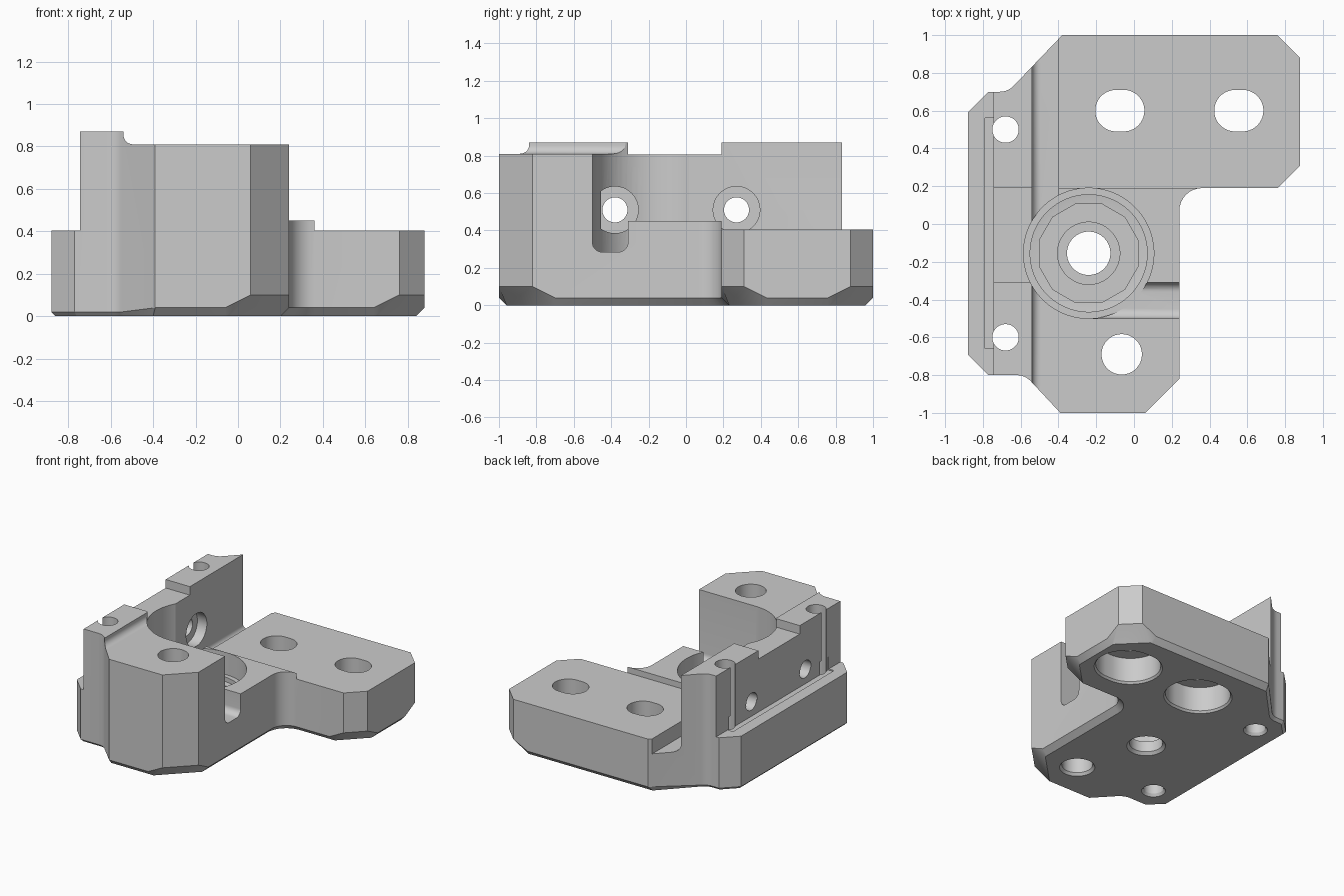
import bpy, bmesh, math
from mathutils import Vector

cube = bpy.data.objects.get("Cube")
if cube:
    bpy.data.objects.remove(cube)

grey = bpy.data.materials.new("plain_grey")
grey.use_nodes = True
colour = (0.6, 0.6, 0.6, 1)
grey.diffuse_color = colour
grey.node_tree.nodes["Principled BSDF"].inputs["Base Color"].default_value = colour


def loft(name, rings):
    """Closed solid through rings that share a vertex count."""
    bm = bmesh.new()
    loops = [[bm.verts.new(p) for p in ring] for ring in rings]
    count = len(loops[0])
    for low, high in zip(loops, loops[1:]):
        for i in range(count):
            j = (i + 1) % count
            bm.faces.new((low[i], low[j], high[j], high[i]))
    bm.faces.new(loops[0][::-1])
    bm.faces.new(loops[-1])
    bmesh.ops.recalc_face_normals(bm, faces=bm.faces)
    mesh = bpy.data.meshes.new(name)
    bm.to_mesh(mesh)
    bm.free()
    obj = bpy.data.objects.new(name, mesh)
    bpy.context.collection.objects.link(obj)
    mesh.materials.append(grey)
    return obj


def arc(cx, cy, r, start, end, steps=8):
    angles = [math.radians(start + (end - start) * i / steps) for i in range(steps + 1)]
    return [(cx + r * math.cos(a), cy + r * math.sin(a)) for a in angles]


def cut(cutter):
    mod = bracket.modifiers.new("cut", "BOOLEAN")
    mod.operation = "DIFFERENCE"
    mod.solver = "EXACT"
    mod.object = cutter
    bpy.context.view_layer.objects.active = bracket
    bpy.ops.object.modifier_apply(modifier=mod.name)
    bpy.data.objects.remove(cutter)


def cut_box(x0, x1, y0, y1, z0, z1=2):
    base = [(x0, y0), (x1, y0), (x1, y1), (x0, y1)]
    cut(loft("cutter", [[(x, y, z) for x, y in base] for z in (z0, z1)]))


def cut_along_y(profile, y0, y1):
    cut(loft("cutter", [[(x, y, z) for x, z in profile] for y in (y0, y1)]))


def cut_along_x(profile, x0, x1):
    cut(loft("cutter", [[(x, y, z) for y, z in profile] for x in (x0, x1)]))


def round_ring(x, y, r, stretch, sides):
    """Circle, or a slot lengthened along x by stretch on each side."""
    ring = []
    for i in range(sides):
        a = math.tau * (i + 0.5) / sides
        shift = math.copysign(stretch, math.cos(a))
        ring.append((x + shift + r * math.cos(a), y + r * math.sin(a)))
    return ring


def cut_hole(x, y, steps, stretch=0, sides=48):
    """Vertical hole through (radius, height) steps."""
    cut(loft("cutter", [[(px, py, z) for px, py in round_ring(x, y, r, stretch, sides)]
                        for r, z in steps]))


# Outline, counter-clockwise: x, y, bottom chamfer size
S, L, T = 0.04, 0.1, 0.02
outline = [(-0.39, -1, S), (-0.06, -1, S), (0.06, -1, L), (0.24, -0.82, L), (0.24, -0.7, S)]
outline += [(x, y, S) for x, y in arc(0.36, 0.07, 0.12, 180, 90)]
outline += [(0.64, 0.19, S), (0.76, 0.19, L), (0.88, 0.31, L), (0.88, 0.43, S),
            (0.88, 0.76, S), (0.88, 0.88, L), (0.76, 1, L), (0.64, 1, S), (-0.38, 1, S)]
outline += [(x, y, T) for x, y in arc(-0.71, 0.8, 0.1, -45, -90, 5)]
outline += [(-0.77, 0.7, T), (-0.88, 0.59, T), (-0.88, -0.69, T), (-0.77, -0.8, T)]
outline += [(x, y, T) for x, y in arc(-0.62, -0.9, 0.1, 90, 45, 5)]


def inset(i):
    """Outline corner i moved in by the chamfers of its two edges."""
    before, here, after = outline[i - 1], outline[i], outline[(i + 1) % len(outline)]
    p = Vector(here[:2])
    u = (p - Vector(before[:2])).normalized()
    v = (Vector(after[:2]) - p).normalized()
    n, m = Vector((-u.y, u.x)), Vector((-v.y, v.x))
    d, e = min(before[2], here[2]), min(here[2], after[2])
    cross = n.x * m.y - n.y * m.x
    if abs(cross) < 0.05:
        return p + n * d
    return p + Vector((d * m.y - e * n.y, e * n.x - d * m.x)) / cross


# Full-height body with a chamfered underside
TOP = 0.87
bracket = loft("mounting_bracket", [
    [(*inset(i), 0) for i in range(len(outline))],
    [(x, y, c) for x, y, c in outline],
    [(x, y, TOP) for x, y, c in outline]])

# Low back plate, pedestal, side ledge and wall saddle
cut_box(-0.405, 2, 0.19, 2, 0.405)
cut_box(-0.54, 2, -0.31, 0.2, 0.45)
cut_box(-2, -0.745, -2, 2, 0.405)
cut_box(-0.79, -0.74, -0.66, 0.56, 0.396, 0.5)
cut_box(-2, 2, -0.31, 0.19, 0.805)


# Filleted groove beside the wall, and filleted step on the front block
def filleted_step(right, floor):
    r = 0.045
    return [(-0.54, 2)] + arc(-0.54 + r, floor + r, r, 180, 270) + [(right, floor), (right, 2)]


cut_along_y(filleted_step(-0.4, 0.29), -0.1, 2)
cut_along_y(filleted_step(2, 0.81), -2, -0.305)

# Slot with rounded floor in the right side
slot = ([(-0.5, 2)] + arc(-0.45, 0.335, 0.05, 180, 270)
        + arc(-0.36, 0.335, 0.05, 270, 360) + [(-0.31, 2)])
cut_along_x(slot, -0.24, 2)

# Stepped central bore
BX, BY = -0.24, -0.155
cut_hole(BX, BY, [(0.345, 0.28), (0.345, 2)], sides=72)
cut_hole(BX, BY, [(0.27, 0.24), (0.31, 0.245), (0.31, 0.3)], sides=72)
cut_hole(BX, BY, [(0.27, 0.13), (0.27, 0.26)], sides=12)
cut_hole(BX, BY, [(0.165, 0.1), (0.165, 0.15)])
cut_hole(BX, BY, [(0.145, -0.01), (0.115, 0.02), (0.115, 0.12)])

# Slotted plate holes, counterbored from below
for x in (-0.075, 0.555):
    cut_hole(x, 0.6, [(0.11, -1), (0.11, 1)], 0.02)
    cut_hole(x, 0.6, [(0.23, -0.01), (0.21, 0.015), (0.21, 0.2)], 0.02)

# Front block hole and wall screw holes
cut_hole(-0.065, -0.69, [(0.13, -0.01), (0.107, 0.02), (0.107, 1)])
for y in (0.5, -0.6):
    cut_hole(-0.68, y, [(0.09, -0.01), (0.07, 0.02), (0.07, 1)], sides=32)

# Cross holes through the wall with recesses on the inner side
for y in (-0.38, 0.27):
    cut_along_x(arc(y, 0.51, 0.067, 0, 352.5, 47), -1, -0.5)
    cut_along_x(arc(y, 0.51, 0.125, 0, 352.5, 47), -0.62, -0.41)

# Smooth rounds, crisp edges
bpy.ops.object.select_all(action="DESELECT")
bracket.select_set(True)
bpy.context.view_layer.objects.active = bracket
bpy.ops.object.shade_smooth_by_angle(angle=math.radians(24))
